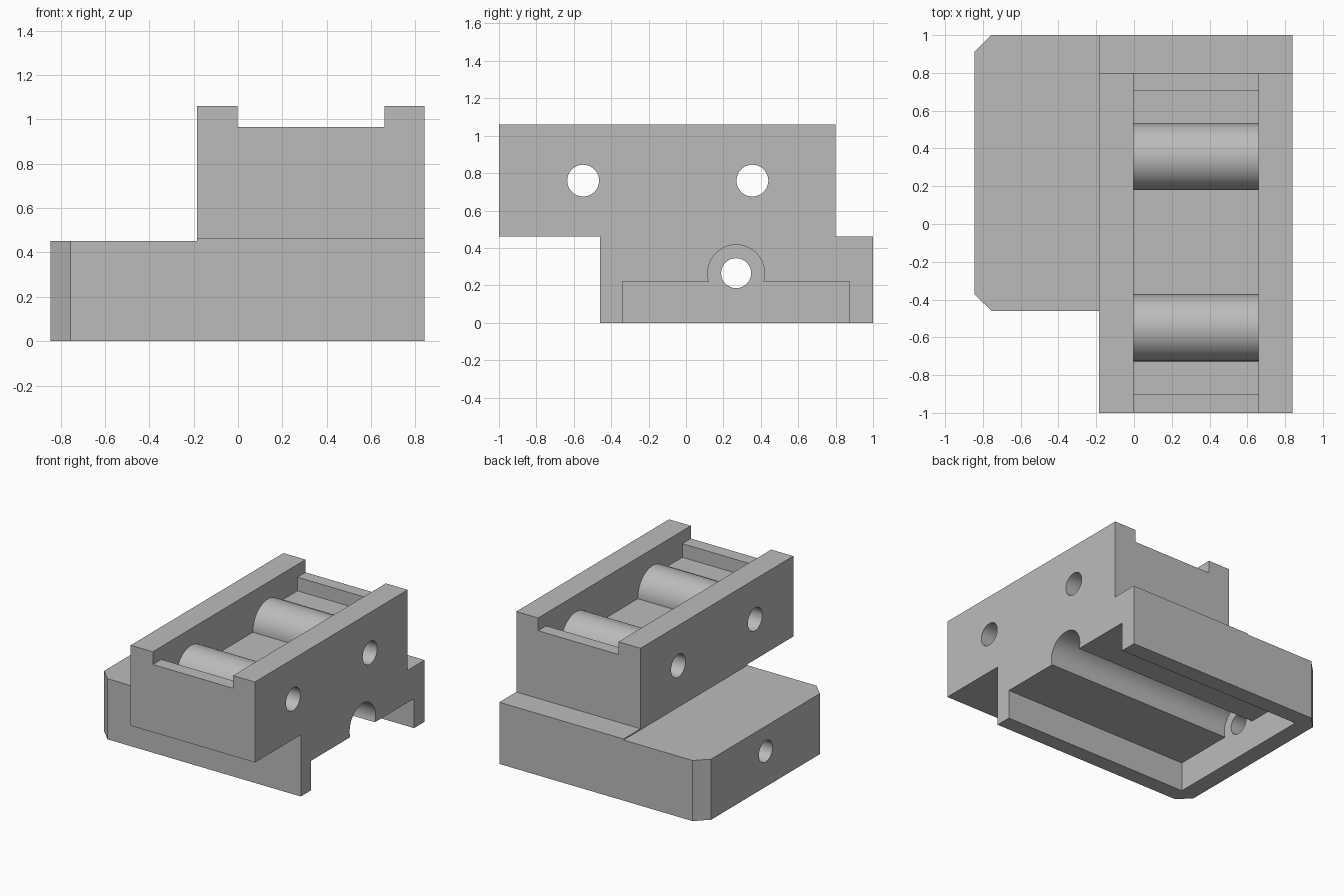
import bpy, bmesh, math
from mathutils import Matrix, Vector

scene_cube = bpy.data.objects.get("Cube")
if scene_cube:
    bpy.data.objects.remove(scene_cube, do_unlink=True)

grey = bpy.data.materials.new("plain_grey")
grey.use_nodes = True
grey.diffuse_color = (0.5, 0.5, 0.5, 1)
grey.node_tree.nodes["Principled BSDF"].inputs["Base Color"].default_value = (0.5, 0.5, 0.5, 1)


def add_object(name, bm):
    bmesh.ops.recalc_face_normals(bm, faces=bm.faces)
    mesh = bpy.data.meshes.new(name)
    bm.to_mesh(mesh)
    bm.free()
    mesh.materials.append(grey)
    obj = bpy.data.objects.new(name, mesh)
    bpy.context.collection.objects.link(obj)
    return obj


def extrude(name, points, depth):
    """Extrude a closed outline of 3D points along the depth vector."""
    bm = bmesh.new()
    face = bm.faces.new([bm.verts.new(p) for p in points])
    result = bmesh.ops.extrude_face_region(bm, geom=[face])
    verts = [g for g in result["geom"] if isinstance(g, bmesh.types.BMVert)]
    bmesh.ops.translate(bm, verts=verts, vec=Vector(depth))
    return add_object(name, bm)


def side_profile(name, points, x0, x1):
    return extrude(name, [(x0, y, z) for y, z in points], (x1 - x0, 0, 0))


def rod(name, y, z, radius, x0, x1):
    """Cylinder along x."""
    bm = bmesh.new()
    place = Matrix.Translation(((x0 + x1) / 2, y, z)) @ Matrix.Rotation(math.pi / 2, 4, "Y")
    bmesh.ops.create_cone(bm, cap_ends=True, segments=64, radius1=radius,
                          radius2=radius, depth=x1 - x0, matrix=place)
    return add_object(name, bm)


def combine(target, tool, operation):
    tool.hide_render = True
    mod = target.modifiers.new(operation, "BOOLEAN")
    mod.operation, mod.solver, mod.object = operation, "EXACT", tool
    bpy.context.view_layer.objects.active = target
    bpy.ops.object.modifier_apply(modifier=mod.name)
    bpy.data.objects.remove(tool, do_unlink=True)


LEFT, STEP, RIGHT = -0.845, -0.185, 0.84
FRONT, BACK = -0.46, 1.0
CHAMFER = 0.09
ROLLERS = (-0.55, 0.355)

# Main housing: overhanging upper block on the lower block
body = side_profile("roller_housing", [
    (-1, 0.46), (-1, 1.06), (0.8, 1.06), (0.8, 0.46),
    (BACK, 0.46), (BACK, 0), (FRONT, 0), (FRONT, 0.46)], STEP, RIGHT)

# Lower side block with chamfered corners
base = extrude("base_block", [
    (0, FRONT, 0), (LEFT + CHAMFER, FRONT, 0), (LEFT, FRONT + CHAMFER, 0),
    (LEFT, BACK - CHAMFER, 0), (LEFT + CHAMFER, BACK, 0), (0, BACK, 0)], (0, 0, 0.452))
combine(body, base, "UNION")

# Stepped trough between the two side rails
trough = side_profile("trough_cutter", [
    (-1.1, 1.2), (-1.1, 0.965), (-0.9, 0.965), (-0.9, 0.863),
    (-0.727, 0.863), (-0.727, 0.755), (0.532, 0.755), (0.532, 0.863),
    (0.705, 0.863), (0.705, 0.965), (0.9, 0.965), (0.9, 1.2)], -0.003, 0.66)
combine(body, trough, "DIFFERENCE")

# Rollers across the trough, with bores through the whole block
for y in ROLLERS:
    combine(body, rod("roller", y, 0.76, 0.176, -0.03, 0.69), "UNION")
for y in ROLLERS:
    combine(body, rod("roller_bore", y, 0.76, 0.085, -0.5, 1), "DIFFERENCE")

# Open recess underneath, with an arched channel and a hole in the end wall
recess = side_profile("recess_cutter", [
    (-0.34, -0.1), (-0.34, 0.22), (0.875, 0.22), (0.875, -0.1)], -0.715, 1)
combine(body, recess, "DIFFERENCE")
combine(body, rod("channel_cutter", 0.268, 0.265, 0.152, -0.715, 1), "DIFFERENCE")
combine(body, rod("end_hole_cutter", 0.268, 0.265, 0.08, -1, 0), "DIFFERENCE")

bpy.ops.object.select_all(action="DESELECT")
body.select_set(True)
bpy.context.view_layer.objects.active = body
bpy.ops.object.shade_smooth_by_angle(angle=math.radians(30))
